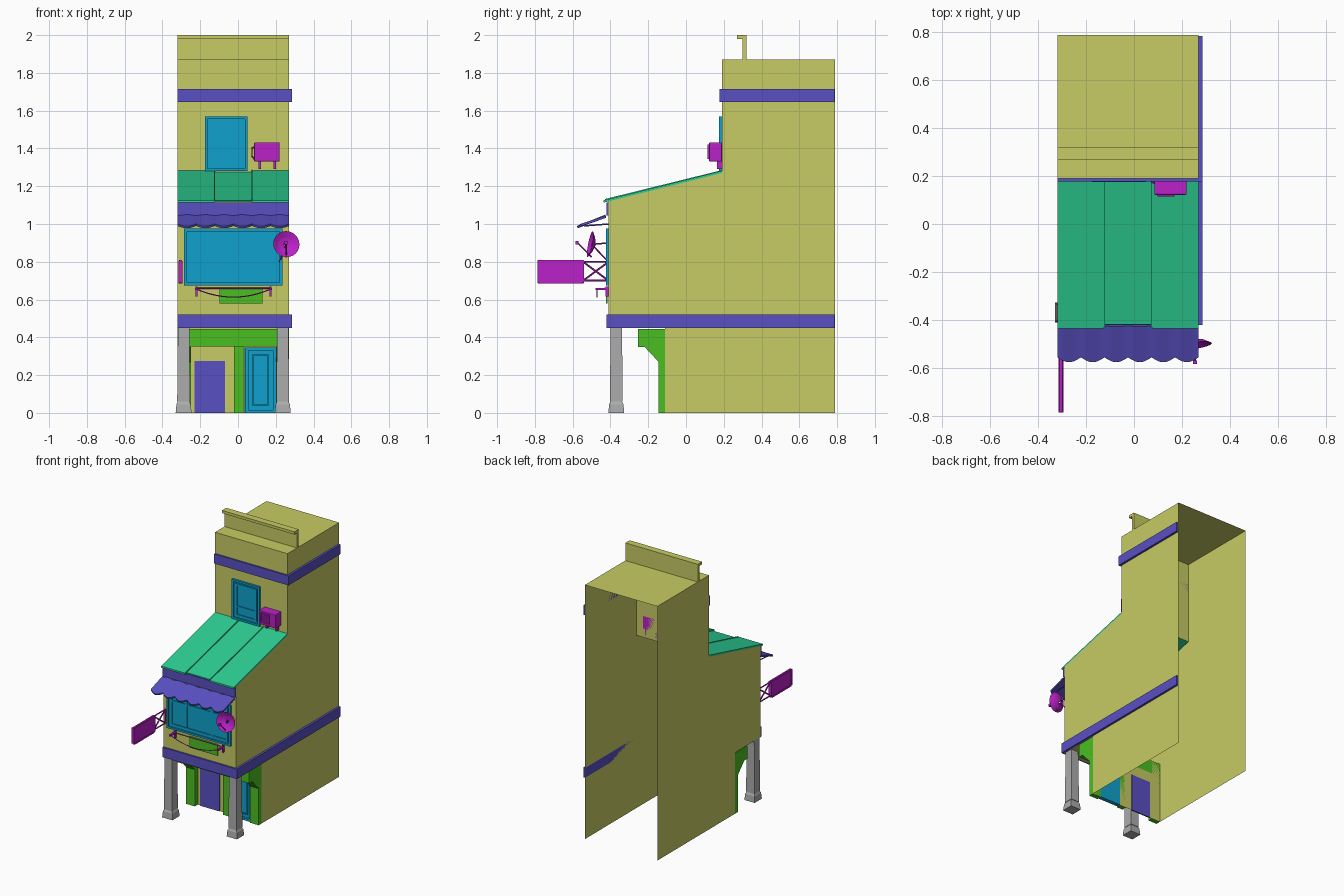
import bpy, bmesh, math
from mathutils import Vector, Matrix

cube = bpy.data.objects.get("Cube")
if cube:
    bpy.data.objects.remove(cube, do_unlink=True)


def material(name, red, green, blue):
    mat = bpy.data.materials.new(name)
    mat.use_nodes = True
    color = (red, green, blue, 1)
    mat.diffuse_color = color
    mat.node_tree.nodes["Principled BSDF"].inputs["Base Color"].default_value = color
    return mat


YELLOW = material("yellow wall", .57, .6, .125)
VIOLET = material("violet trim", .1, .08, .54)
ROOF = material("sea green roof", .025, .62, .29)
TEAL = material("teal window", .005, .36, .61)
MAGENTA = material("magenta fittings", .5, .015, .58)
LIME = material("lime timber", .07, .52, .015)
GREY = material("grey stone", .41, .41, .41)

LEFT, RIGHT = -.32, .27          # wall extents in x
FRONT, PORCH, UPPER, BACK = -.41, -.11, .19, .79
SOFFIT, EAVE, SLOPE_TOP, TOP = .45, 1.12, 1.27, 1.87


def finish(name, bm, mat):
    bmesh.ops.recalc_face_normals(bm, faces=bm.faces[:])
    mesh = bpy.data.meshes.new(name)
    bm.to_mesh(mesh)
    bm.free()
    mesh.materials.append(mat)
    obj = bpy.data.objects.new(name, mesh)
    bpy.context.collection.objects.link(obj)
    return obj


def add_box(bm, xs, ys, zs):
    size = Vector((xs[1] - xs[0], ys[1] - ys[0], zs[1] - zs[0]))
    centre = Vector((sum(xs), sum(ys), sum(zs))) / 2
    bmesh.ops.create_cube(bm, size=1, matrix=Matrix.LocRotScale(centre, None, size))


def box(name, xs, ys, zs, mat, bevel=0):
    bm = bmesh.new()
    add_box(bm, xs, ys, zs)
    if bevel:
        bmesh.ops.bevel(bm, geom=bm.edges[:], offset=bevel, segments=2, affect='EDGES', profile=.5)
    return finish(name, bm, mat)


def prism(name, profile, xs, mat):
    """Extrude a (y, z) outline along x."""
    bm = bmesh.new()
    a, b = [[bm.verts.new((x, y, z)) for y, z in profile] for x in xs]
    bm.faces.new(a)
    bm.faces.new(b)
    for i in range(len(a)):
        j = (i + 1) % len(a)
        bm.faces.new((a[i], a[j], b[j], b[i]))
    return finish(name, bm, mat)


def rods(name, paths, radius, mat):
    """Round rods along point paths."""
    bm = bmesh.new()
    for path in paths:
        for p, q in zip(path, path[1:]):
            p, q = Vector(p), Vector(q)
            turn = (q - p).to_track_quat('Z', 'Y').to_matrix().to_4x4()
            bmesh.ops.create_cone(bm, cap_ends=True, segments=6, radius1=radius, radius2=radius,
                                  depth=(q - p).length, matrix=Matrix.Translation((p + q) / 2) @ turn)
    return finish(name, bm, mat)


def frame(name, xs, zs, wall, width, depth, mat):
    """Rectangular ring of four bars standing on a wall plane."""
    bm = bmesh.new()
    ys = (wall - depth, wall)
    for x in (xs[0], xs[1] - width):
        add_box(bm, (x, x + width), ys, zs)
    for z in (zs[0], zs[1] - width):
        add_box(bm, (xs[0] + width, xs[1] - width), ys, (z, z + width))
    return finish(name, bm, mat)


# House shell, open at the back and underneath
outline = [(BACK, 0), (PORCH, 0), (PORCH, SOFFIT), (FRONT, SOFFIT), (FRONT, EAVE),
           (UPPER, SLOPE_TOP), (UPPER, TOP), (BACK, TOP)]
bm = bmesh.new()
sides = [[bm.verts.new((x, y, z)) for y, z in outline] for x in (LEFT, RIGHT)]
for side in sides:
    bm.faces.new(side)
for i in (1, 2, 3, 5, 6):
    bm.faces.new((sides[0][i], sides[0][i + 1], sides[1][i + 1], sides[1][i]))
finish("house_shell", bm, YELLOW)

# Roof parapet with a front lip
prism("parapet", [(.32, TOP), (.32, 2), (.27, 2), (.27, 1.98), (.3, 1.98), (.3, TOP)], (LEFT, RIGHT), YELLOW)

# Trim bands wrapping the front and one side
for label, wall, low, high in (("lower", FRONT, SOFFIT, .522), ("upper", UPPER, 1.645, 1.715)):
    bm = bmesh.new()
    add_box(bm, (LEFT, RIGHT), (wall - .012, wall), (low, high))
    add_box(bm, (RIGHT, RIGHT + .016), (wall - .012, BACK - .005), (low, high))
    finish(label + "_band", bm, VIOLET)
box("eave_band", (LEFT, RIGHT), (FRONT - .012, FRONT), (1.045, 1.115), VIOLET)

# Sloped roof in three sheets
slope = (SLOPE_TOP - EAVE) / (UPPER - FRONT)
seams = [LEFT, -.125, .075, RIGHT]
for i in range(3):
    edge = -.42 if i == 1 else -.437
    low = EAVE + slope * (edge - FRONT)
    lift = .006 if i == 1 else .012
    prism("roof_sheet", [(edge, low), (UPPER, SLOPE_TOP), (UPPER, SLOPE_TOP + lift), (edge, low + lift)],
          (seams[i], seams[i + 1]), ROOF)
for x in seams[1:3]:
    prism("roof_seam", [(-.43, EAVE), (UPPER, SLOPE_TOP), (UPPER, SLOPE_TOP + .015), (-.43, EAVE + .012)],
          (x - .003, x + .003), ROOF)

# Wavy awning with a scalloped edge
bm = bmesh.new()
steps = 60
rows = []
for i in range(steps + 1):
    t = i / steps
    x = LEFT + t * (RIGHT - LEFT)
    wave = abs(math.sin(t * math.pi * 6))
    rows.append([bm.verts.new((x, -.425, 1.038 + .006 * wave)),
                 bm.verts.new((x, -.555 - .02 * wave, .995 - .012 * wave))])
for a, b in zip(rows, rows[1:]):
    bm.faces.new((a[0], a[1], b[1], b[0]))
awning = finish("awning", bm, VIOLET)
solid = awning.modifiers.new("thickness", 'SOLIDIFY')
solid.thickness = .012
solid.offset = 0
rods("awning_brackets", [[(x, FRONT, 1), (x, -.54, .99)] for x in (LEFT + .03, RIGHT - .03)], .004, VIOLET)


# Windows
def window(name, xs, zs, wall, splits, rail):
    frame(name + "_outer_frame", xs, zs, wall, .014, .014, TEAL)
    xs, zs = (xs[0] + .014, xs[1] - .014), (zs[0] + .014, zs[1] - .014)
    box(name + "_pane", xs, (wall - .004, wall), zs, TEAL)
    xs, zs = (xs[0] + .012, xs[1] - .012), (zs[0] + .012, zs[1] - .012)
    frame(name + "_inner_frame", xs, zs, wall, .014, .01, TEAL)
    box(name + "_rail", xs, (wall - .009, wall), (rail, rail + .012), TEAL)
    for x in splits:
        box(name + "_mullion", (x - .008, x + .008), (wall - .009, wall), zs, TEAL)


window("front_window", (-.285, .235), (.675, .975), FRONT, (-.128, .08), .875)
window("upper_window", (-.175, .05), (1.28, 1.57), UPPER, (), 1.37)

# Ground floor: doors, brackets and beam
box("side_door", (-.23, -.07), (PORCH - .006, PORCH + .003), (0, .275), VIOLET)
box("main_door", (.035, .2), (PORCH - .01, PORCH + .004), (0, .345), TEAL)
frame("main_door_frame", (.04, .2), (0, .345), PORCH - .01, .016, .015, TEAL)
frame("main_door_panel", (.075, .165), (.04, .31), PORCH - .01, .008, .008, TEAL)
bracket = [(PORCH, 0), (-.145, 0), (-.145, .27), (-.22, .35), (-.255, .35), (-.255, .445), (PORCH, .445)]
for label, xs in (("right", (LEFT, -.25)), ("left", (.2, RIGHT))):
    prism(label + "_bracket_post", bracket, xs, LIME)
box("centre_post", (-.022, .03), (-.145, PORCH), (0, .36), LIME)
box("porch_beam", (-.25, .2), (-.255, PORCH), (.352, .445), LIME)

# Stone porch columns: flared base and tapered shaft
for label, x in (("right", -.288), ("left", .237)):
    bm = bmesh.new()
    for half, tip, low, high in ((.042, .038, 0, .045), (.038, .031, .045, .06), (.034, .03, .06, SOFFIT)):
        bmesh.ops.create_cone(bm, cap_ends=True, segments=4, radius1=half * math.sqrt(2), radius2=tip * math.sqrt(2),
                              depth=high - low, matrix=Matrix.Translation((x, -.369, (low + high) / 2))
                              @ Matrix.Rotation(math.pi / 4, 4, 'Z'))
    finish(label + "_column", bm, GREY)

# Hanging blade sign with truss arms
SIGN_X = -.305
box("blade_sign", (SIGN_X - .008, SIGN_X + .008), (-.787, -.54), (.685, .81), MAGENTA, .006)
for low, high in ((-.787, -.773), (-.554, -.54)):
    box("sign_rim", (SIGN_X - .011, SIGN_X + .011), (low, high), (.69, .805), MAGENTA)
for z in (.69, .798):
    box("sign_rim", (SIGN_X - .011, SIGN_X + .011), (-.775, -.552), (z - .006, z + .006), MAGENTA)
arm = [(SIGN_X, y, z) for y in (-.545, FRONT) for z in (.7, .8)]
rods("sign_arms", [(arm[0], arm[2]), (arm[1], arm[3]), (arm[0], arm[3]), (arm[1], arm[2]), (arm[2], arm[3])],
     .005, MAGENTA)

# Satellite dish
DISH = Vector((.255, -.5, .892))
aim = Vector((.15, -1, .2)).to_track_quat('Z', 'Y').to_matrix().to_4x4()
bm = bmesh.new()
for r1, r2, low, high in ((.008, .04, -.02, -.01), (.04, .07, -.01, .008)):
    bmesh.ops.create_cone(bm, cap_ends=False, segments=24, radius1=r1, radius2=r2, depth=high - low,
                          matrix=Matrix.Translation(DISH) @ aim @ Matrix.Translation((0, 0, (low + high) / 2)))
finish("dish", bm, MAGENTA)
feed = (.255, -.578, .905)
rods("dish_mount", [(DISH, (.22, FRONT, .8)), (DISH, (.22, FRONT, .9)),
                    ((.255, -.5, .825), feed)], .004, MAGENTA)
box("dish_feed", (.247, .263), (-.584, -.57), (.892, .91), MAGENTA)

# Air conditioner on the upper wall
box("air_conditioner", (.085, .22), (.122, UPPER), (1.33, 1.432), MAGENTA, .005)
frame("fan_grille", (.098, .17), (1.345, 1.42), .122, .006, .007, MAGENTA)
for i in range(4):
    z = 1.36 + i * .014
    box("grille_slat", (.104, .164), (.117, .123), (z, z + .005), MAGENTA)
for x in (.115, .195):
    box("unit_leg", (x - .006, x + .006), (.165, UPPER), (1.29, 1.335), MAGENTA)
rods("unit_pipe", [[(.09, .17, 1.41), (.074, .175, 1.4), (.074, .18, 1.36), (.09, UPPER, 1.34)]], .004, MAGENTA)

# Clothes line with a hanging cloth
for x in (-.22, .172):
    box("line_bracket", (x - .007, x + .007), (-.48, FRONT), (.65, .662), MAGENTA)
    box("line_hook", (x - .005, x + .005), (-.425, FRONT), (.615, .67), MAGENTA)
sag = [(-.22 + .392 * i / 12, -.47, .655 - .042 * (1 - (i / 6 - 1) ** 2)) for i in range(13)]
rods("clothes_line", [sag, [(-.22, -.43, .66), (.172, -.43, .66)]], .003, MAGENTA)
box("hanging_cloth", (-.098, .13), (-.424, -.416), (.58, .662), LIME)
